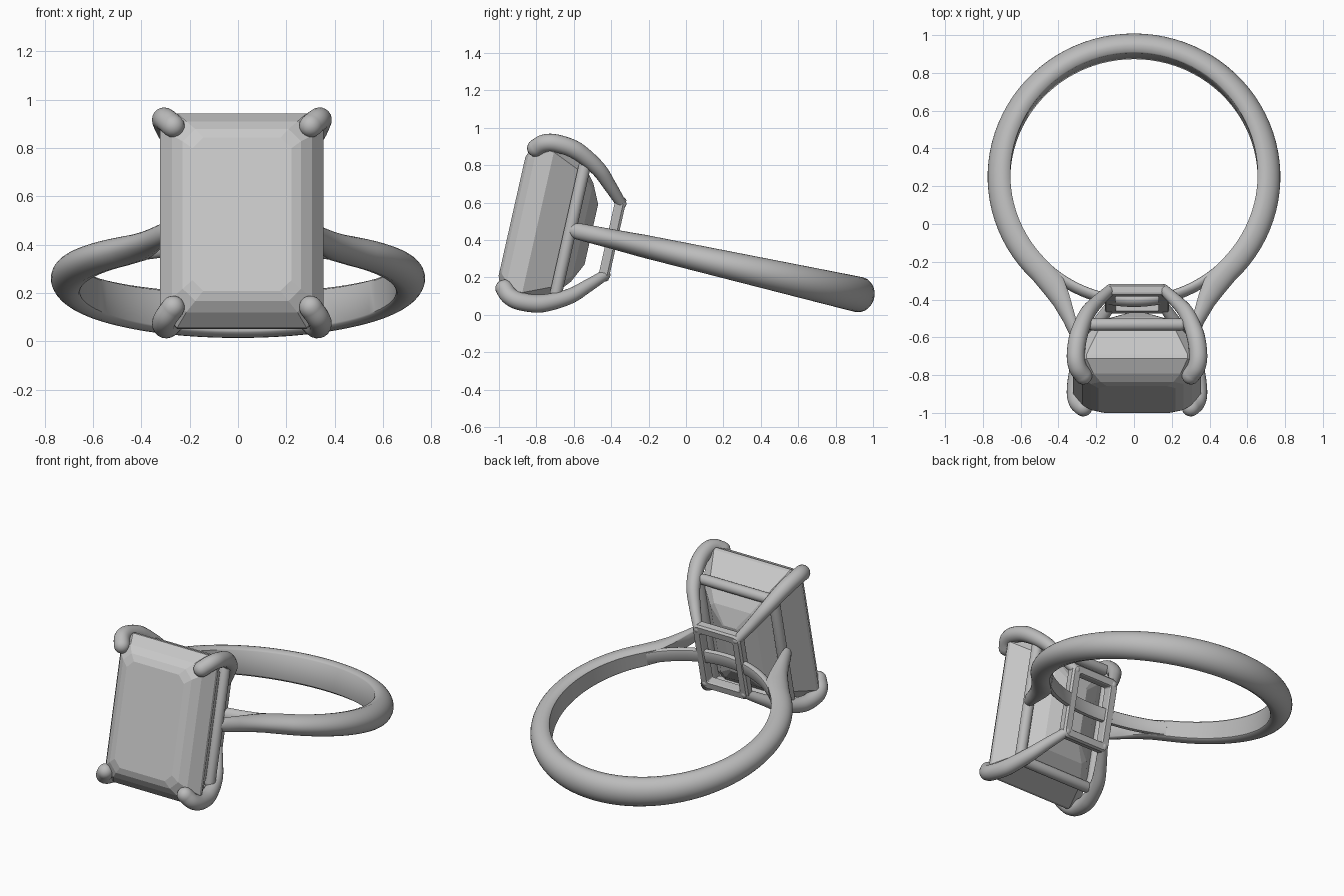
import bpy, bmesh, math
from mathutils import Matrix, Vector

if "Cube" in bpy.data.objects:
    bpy.data.objects.remove(bpy.data.objects["Cube"], do_unlink=True)

# Ring frame: origin at finger centre, z along the finger, stone towards -y
TILT = Matrix.Translation((0, 0.25, 0.26)) @ Matrix.Rotation(math.radians(-12.7), 4, 'X')
HEAD_X = 0.016  # the setting sits slightly off centre


def material(name, value):
    mat = bpy.data.materials.new(name)
    mat.use_nodes = True
    mat.diffuse_color = (value, value, value, 1)
    mat.node_tree.nodes["Principled BSDF"].inputs["Base Color"].default_value = (value, value, value, 1)
    return mat


METAL = material("metal grey", 0.5)
STONE = material("stone grey", 0.58)


def loft(name, rings, mat, smooth=40):
    """Skin closed rings of points, cap both ends."""
    bm = bmesh.new()
    rows = [[bm.verts.new(TILT @ Vector(p)) for p in ring] for ring in rings]
    n = len(rows[0])
    for a, b in zip(rows, rows[1:]):
        for i in range(n):
            j = (i + 1) % n
            bm.faces.new((a[i], a[j], b[j], b[i]))
    bm.faces.new(rows[0])
    bm.faces.new(rows[-1])
    bmesh.ops.recalc_face_normals(bm, faces=bm.faces)
    mesh = bpy.data.meshes.new(name)
    bm.to_mesh(mesh)
    bm.free()
    mesh.materials.append(mat)
    obj = bpy.data.objects.new(name, mesh)
    bpy.context.collection.objects.link(obj)
    if smooth:
        bpy.ops.object.select_all(action='DESELECT')
        obj.select_set(True)
        bpy.context.view_layer.objects.active = obj
        bpy.ops.object.shade_smooth_by_angle(angle=math.radians(smooth))
    return obj


def spline(points, steps=8):
    """Catmull-Rom curve through the points."""
    pts = [Vector(p) for p in points]
    pts = [2 * pts[0] - pts[1]] + pts + [2 * pts[-1] - pts[-2]]
    out = []
    for a, b, c, d in zip(pts, pts[1:], pts[2:], pts[3:]):
        for k in range(steps):
            t = k / steps
            out.append(0.5 * (2 * b + (c - a) * t + (2 * a - 5 * b + 4 * c - d) * t * t
                              + (3 * b - a - 3 * c + d) * t ** 3))
    return out + [pts[-2]]


def tube(name, path, radii, sides=20):
    """Round rod with a domed cap at each end."""
    path = [Vector(p) for p in path]
    t0, t1 = (path[0] - path[1]).normalized(), (path[-1] - path[-2]).normalized()
    caps = [math.radians(a) for a in (80, 60, 40, 20)]
    pts = [path[0] + t0 * radii[0] * math.sin(a) for a in caps] + path
    pts += [path[-1] + t1 * radii[-1] * math.sin(a) for a in reversed(caps)]
    rad = [radii[0] * math.cos(a) for a in caps] + list(radii)
    rad += [radii[-1] * math.cos(a) for a in reversed(caps)]
    rings, side = [], None
    for i, p in enumerate(pts):
        d = (pts[min(i + 1, len(pts) - 1)] - pts[max(i - 1, 0)]).normalized()
        side = (side - d * side.dot(d)).normalized() if side else d.orthogonal().normalized()
        up = d.cross(side)
        rings.append([p + rad[i] * (math.cos(a) * side + math.sin(a) * up)
                      for a in (math.tau * k / sides for k in range(sides))])
    return loft(name, rings, METAL, 60)


def band_section(inner, outer, half):
    """D-shaped section: flat on the finger side, domed outside."""
    inner, outer = Vector(inner), Vector(outer)
    ring = [(*inner.lerp(outer, 0.04), half * 0.86), (*inner, half * 0.78),
            (*inner, -half * 0.78), (*inner.lerp(outer, 0.04), -half * 0.86)]
    for k in range(17):
        a = math.pi * (k / 16 - 0.5)
        ring.append((*inner.lerp(outer, 0.3 + 0.7 * math.cos(a)), half * math.sin(a)))
    return ring


def polar(radius, deg):
    a = math.radians(deg)
    return radius * math.sin(a), radius * math.cos(a)


# Shank: round at the back, flaring into two raised shoulders
IN_R, OUT_R = 0.655, 0.775
half_band = []
for deg in range(0, 137, 4):
    y = polar(1, deg)[1]
    half_band.append((polar(IN_R, deg), polar(OUT_R, deg), 0.075 + 0.02 * y))
half_band += [((0.375, -0.56), (0.475, -0.635), 0.056), ((0.345, -0.64), (0.425, -0.70), 0.052),
              ((0.315, -0.75), (0.375, -0.785), 0.048), ((0.29, -0.84), (0.34, -0.86), 0.044),
              ((0.28, -0.885), (0.315, -0.90), 0.034)]
left = [band_section(*s) for s in half_band]
right = [[(-x, y, z) for x, y, z in ring] for ring in reversed(left[1:])]
loft("shank", right + left, METAL, 35)

# Thin bridge that closes the finger hole under the setting
loft("bridge", [band_section(polar(IN_R, d), polar(0.705, d), 0.045)
                for d in range(138, 223, 3)], METAL, 35)


# Step-cut stone: stacked rectangles with cut corners
def octagon(hx, hz, cut, y):
    quarter = [(hx, hz - cut), (hx - cut, hz)]
    pts = quarter + [(-x, z) for x, z in reversed(quarter)]
    pts += [(-x, -z) for x, z in pts]
    return [(x + HEAD_X, y, z) for x, z in pts]


loft("stone", [octagon(*s) for s in (
    (0.205, 0.325, 0.045, -1.21), (0.245, 0.365, 0.052, -1.195), (0.29, 0.405, 0.06, -1.16),
    (0.338, 0.455, 0.07, -1.09), (0.338, 0.455, 0.07, -1.067),
    (0.25, 0.365, 0.05, -0.905), (0.16, 0.27, 0.03, -0.825), (0.05, 0.165, 0.008, -0.775))],
    STONE, 0)

# Four claws rising from the gallery and curling over the stone corners
claw = spline([(0.14, -0.655, 0.195), (0.205, -0.735, 0.275), (0.262, -0.82, 0.352),
               (0.308, -0.95, 0.418), (0.324, -1.06, 0.433), (0.315, -1.125, 0.42),
               (0.285, -1.165, 0.385)])
claw_r = [0.028 + 0.02 * min(1, 2 * i / (len(claw) - 1)) for i in range(len(claw))]
for sx, side in ((1, "left"), (-1, "right")):
    for sz, end in ((1, "upper"), (-1, "lower")):
        tube(f"{end}_{side}_claw", [(HEAD_X + sx * p.x, p.y, sz * p.z) for p in claw], claw_r)
    x = HEAD_X + sx * 0.27
    tube(f"{side}_basket_rail", [(x, -0.89, -0.35), (x, -0.89, 0.35)], (0.033, 0.033))
for sz, end in ((1, "upper"), (-1, "lower")):
    tube(f"{end}_basket_rail", [(HEAD_X - 0.23, -0.885, sz * 0.37),
                                (HEAD_X + 0.23, -0.885, sz * 0.37)], (0.033, 0.033))


# Gallery: rounded rectangular frame under the stone
def rounded_rect(hx, hz, r, y):
    pts = []
    for q, (sx, sz) in enumerate(((1, 1), (-1, 1), (-1, -1), (1, -1))):
        for k in range(5):
            a = math.pi / 2 * (q + k / 4)
            pts.append((HEAD_X + sx * (hx - r) + r * math.cos(a), y, sz * (hz - r) + r * math.sin(a)))
    return pts


frame = [rounded_rect(*s) for s in (
    (0.115, 0.175, 0.01, -0.69), (0.165, 0.225, 0.035, -0.69), (0.17, 0.23, 0.04, -0.68),
    (0.17, 0.23, 0.04, -0.645), (0.16, 0.22, 0.035, -0.632), (0.12, 0.18, 0.012, -0.632),
    (0.115, 0.175, 0.01, -0.64), (0.115, 0.175, 0.01, -0.69))]
gallery = loft("gallery_frame", frame, METAL, 0)
bm = bmesh.new()
bm.from_mesh(gallery.data)
bmesh.ops.delete(bm, geom=[f for f in bm.faces if len(f.verts) > 4], context='FACES_ONLY')
bmesh.ops.remove_doubles(bm, verts=bm.verts, dist=0.0001)
bmesh.ops.recalc_face_normals(bm, faces=bm.faces)
bm.to_mesh(gallery.data)
bm.free()
